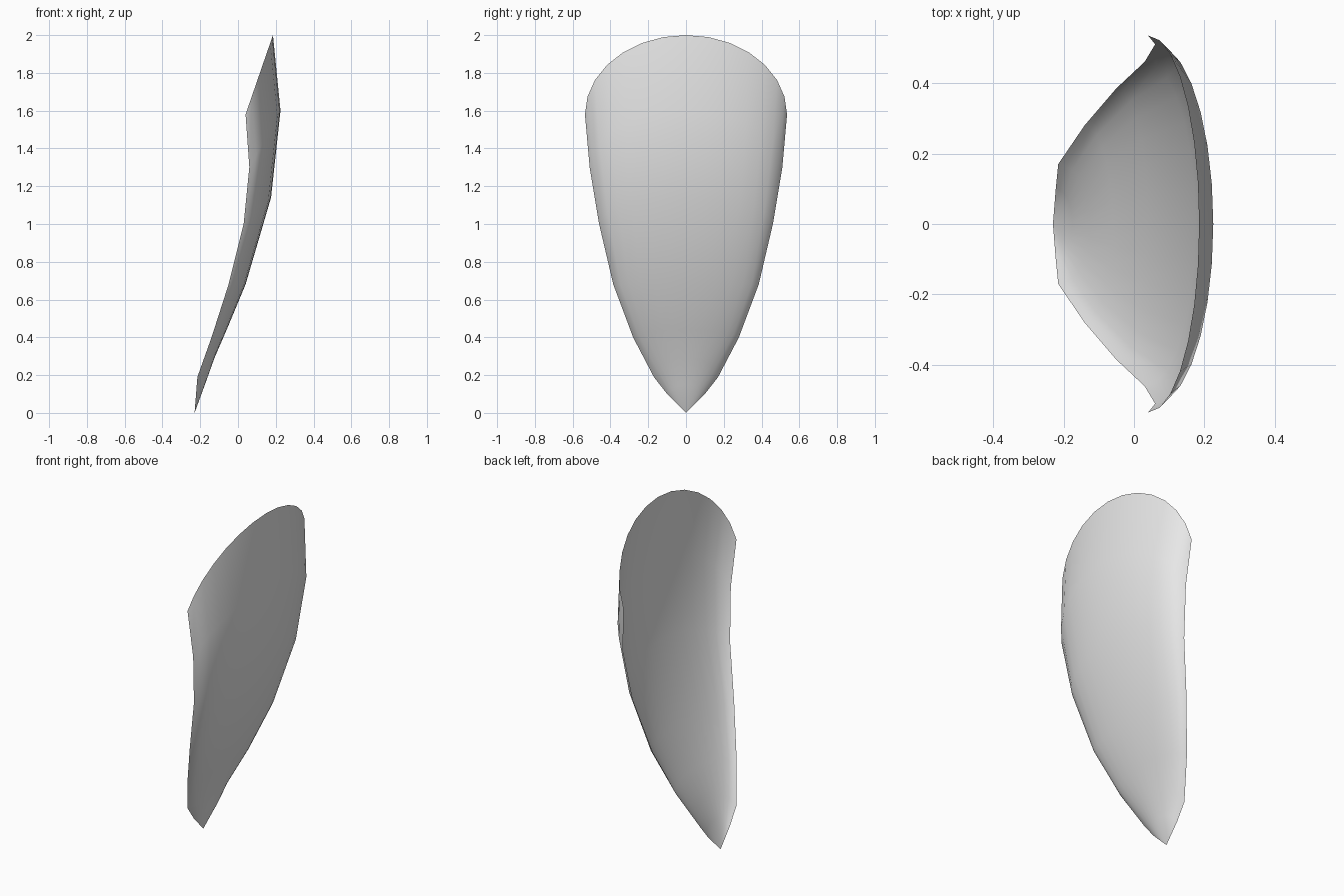
import bpy, bmesh
from math import sin, cos, pi

cube = bpy.data.objects.get("Cube")
if cube:
    bpy.data.objects.remove(cube, do_unlink=True)

# Each rib is half an ellipse: half width, edge x, edge z, centre x, centre z
RIBS = [
    (0.535, 0.04, 1.58, 0.185, 2.00),
    (0.51, 0.06, 1.30, 0.225, 1.60),
    (0.46, 0.03, 1.00, 0.175, 1.14),
    (0.385, -0.05, 0.68, 0.04, 0.68),
    (0.28, -0.14, 0.40, -0.06, 0.44),
    (0.17, -0.215, 0.19, -0.125, 0.29),
    (0.10, -0.222, 0.10, -0.175, 0.15),
]
TIP = (-0.23, 0, 0)
SEGMENTS = 14

# Single grey material
grey = bpy.data.materials.new("light grey")
grey.use_nodes = True
colour = (0.8, 0.8, 0.8, 1)
grey.diffuse_color = colour
grey.node_tree.nodes["Principled BSDF"].inputs["Base Color"].default_value = colour

# Curved petal sheet, skinned rib to rib and closed to the tip
bm = bmesh.new()
rows = []
for w, ex, ez, cx, cz in RIBS:
    row = []
    for i in range(SEGMENTS + 1):
        a = pi * (i / SEGMENTS - 0.5)
        row.append(bm.verts.new((ex + (cx - ex) * cos(a), w * sin(a),
                                 ez + (cz - ez) * cos(a))))
    rows.append(row)
for upper, lower in zip(rows, rows[1:]):
    for i in range(SEGMENTS):
        bm.faces.new((lower[i], lower[i + 1], upper[i + 1], upper[i]))
tip = bm.verts.new(TIP)
for a, b in zip(rows[-1], rows[-1][1:]):
    bm.faces.new((tip, b, a))
for face in bm.faces:
    face.smooth = True

mesh = bpy.data.meshes.new("petal")
bm.to_mesh(mesh)
bm.free()
mesh.materials.append(grey)
petal = bpy.data.objects.new("petal", mesh)
bpy.context.collection.objects.link(petal)
